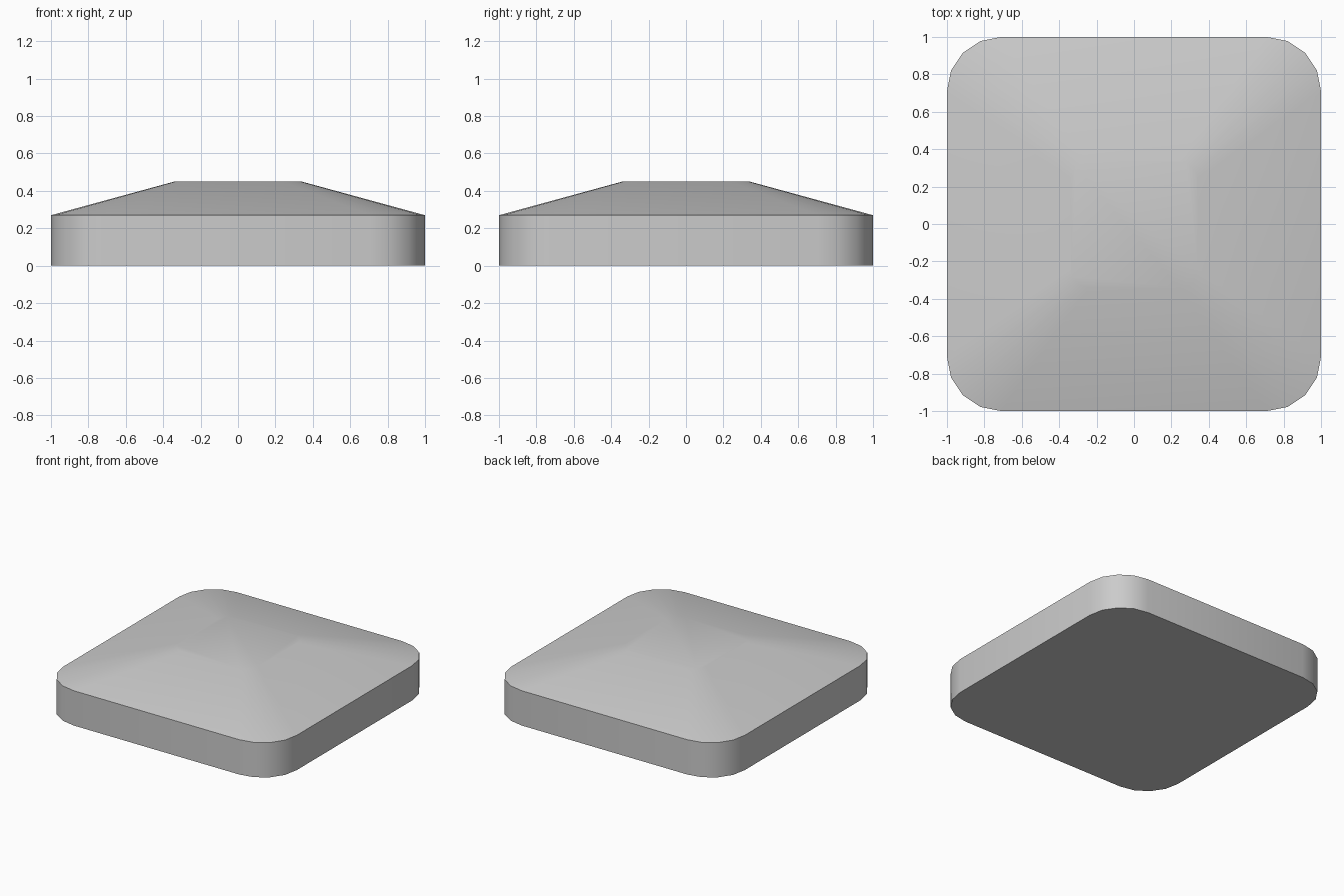
import bpy, bmesh, math

cube = bpy.data.objects.get("Cube")
if cube:
    bpy.data.objects.remove(cube, do_unlink=True)

grey = bpy.data.materials.new("light_grey")
grey.use_nodes = True
colour = (0.6, 0.6, 0.6, 1)
grey.diffuse_color = colour
grey.node_tree.nodes["Principled BSDF"].inputs["Base Color"].default_value = colour

RADIUS, STEPS = 0.29, 4


def rounded_square(bm, scale, z):
    """Ring of vertices around a square with rounded corners."""
    ring = []
    for quarter in range(4):
        middle = math.radians(45 + 90 * quarter)
        cx = math.copysign(1 - RADIUS, math.cos(middle))
        cy = math.copysign(1 - RADIUS, math.sin(middle))
        for i in range(STEPS + 1):
            a = math.radians(90) * (quarter + i / STEPS)
            ring.append(bm.verts.new((scale * (cx + RADIUS * math.cos(a)),
                                      scale * (cy + RADIUS * math.sin(a)), z)))
    return ring


# Straight wall, sloping shoulder and small flat top
bm = bmesh.new()
rings = [rounded_square(bm, s, z) for s, z in ((1, 0), (1, 0.27), (0.34, 0.45))]
for low, high in zip(rings, rings[1:]):
    for i in range(len(low)):
        j = (i + 1) % len(low)
        bm.faces.new((low[i], low[j], high[j], high[i]))
bm.faces.new(rings[0][::-1])
bm.faces.new(rings[-1])
mesh = bpy.data.meshes.new("cap")
bm.to_mesh(mesh)
bm.free()
mesh.materials.append(grey)

cap = bpy.data.objects.new("cap", mesh)
bpy.context.collection.objects.link(cap)
bpy.context.view_layer.objects.active = cap
cap.select_set(True)
bpy.ops.object.shade_smooth_by_angle(angle=math.radians(40))
